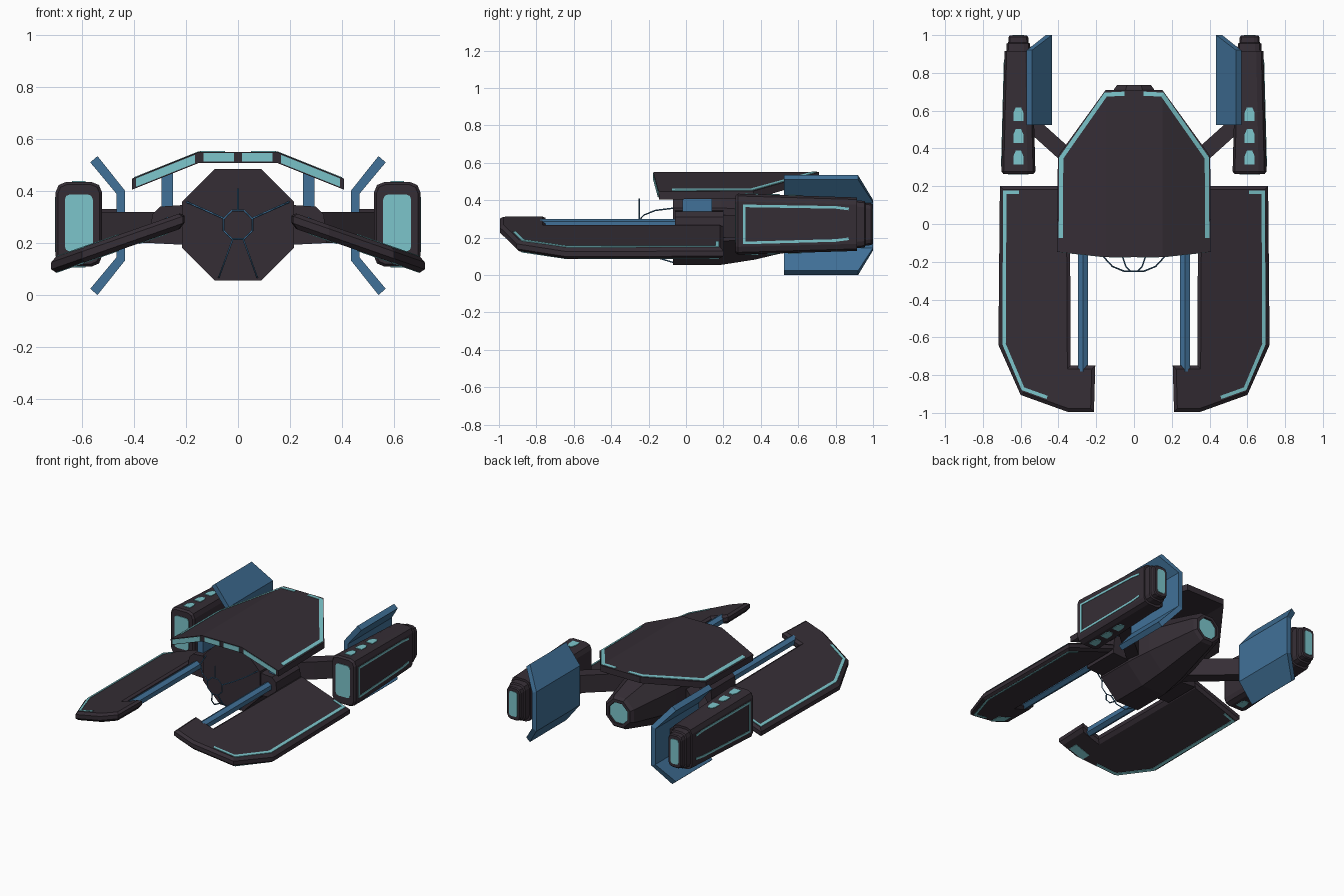
import bpy, bmesh, math
from mathutils import Vector

if "Cube" in bpy.data.objects:
    bpy.data.objects.remove(bpy.data.objects["Cube"])


def material(name, rgb):
    m = bpy.data.materials.new(name)
    m.diffuse_color = (*rgb, 1)
    m.use_nodes = True
    m.node_tree.nodes["Principled BSDF"].inputs["Base Color"].default_value = m.diffuse_color
    return m


DARK = material("dark_hull", (0.036, 0.027, 0.036))
BLUE = material("steel_blue", (0.052, 0.165, 0.315))
TEAL = material("teal_glow", (0.20, 0.56, 0.60))


def loft(name, rings, mat, mirror=False):
    """Skin a list of equal-length rings and cap both ends."""
    bm = bmesh.new()
    vs = [[bm.verts.new(p) for p in r] for r in rings]
    n = len(rings[0])
    for a, b in zip(vs, vs[1:]):
        for i in range(n):
            j = (i + 1) % n
            bm.faces.new((a[i], a[j], b[j], b[i]))
    bm.faces.new(vs[0][::-1])
    bm.faces.new(vs[-1])
    bmesh.ops.recalc_face_normals(bm, faces=bm.faces)
    me = bpy.data.meshes.new(name)
    bm.to_mesh(me)
    bm.free()
    me.materials.append(mat)
    ob = bpy.data.objects.new(name, me)
    bpy.context.collection.objects.link(ob)
    if mirror:
        mod = ob.modifiers.new("mirror", 'MIRROR')
        mod.use_mirror_merge = False
    return ob


def box(name, x, y, z, mat, mirror=False):
    rings = [[(x[0], b, z[0]), (x[1], b, z[0]), (x[1], b, z[1]), (x[0], b, z[1])] for b in y]
    return loft(name, rings, mat, mirror)


def offset(pts, d, closed=True):
    """Shift a 2D path to its left by d with mitred corners."""
    out, n = [], len(pts)
    for i, p in enumerate(pts):
        p = Vector(p)
        dirs = []
        if closed or i > 0:
            dirs.append((p - Vector(pts[i - 1])).normalized())
        if closed or i < n - 1:
            dirs.append((Vector(pts[(i + 1) % n]) - p).normalized())
        ns = [Vector((-t.y, t.x)) for t in dirs]
        m = sum(ns, Vector((0, 0))).normalized()
        out.append(p + m * (d / max(0.3, m.dot(ns[0]))))
    return out


def ribbon(name, path, width, place, mirror=True):
    """Thin painted strip; place(u, v, h) puts it on a surface."""
    left, right = offset(path, width / 2, False), offset(path, -width / 2, False)
    h = 0.003
    rings = [[place(*l, -h), place(*r, -h), place(*r, h), place(*l, h)] for l, r in zip(left, right)]
    return loft(name, rings, TEAL, mirror)


def round_rect(cx, cz, hw, hh, r, y):
    """Chamfered rectangle ring in the xz plane."""
    pts = []
    for k, (sx, sz) in enumerate(((1, 1), (-1, 1), (-1, -1), (1, -1))):
        for a in (0, 45, 90):
            t = math.radians(a + 90 * k)
            pts.append((cx + sx * (hw - r) + r * math.cos(t), y, cz + sz * (hh - r) + r * math.sin(t)))
    return pts


def octagon(apothem, y, z=0.27):
    r = apothem / math.cos(math.pi / 8)
    return [(r * math.cos(math.pi * (k + .5) / 4), y, z + r * math.sin(math.pi * (k + .5) / 4)) for k in range(8)]


def wire(name, pts, closed=False):
    cu = bpy.data.curves.new(name, 'CURVE')
    cu.dimensions = '3D'
    cu.bevel_depth, cu.bevel_resolution = 0.004, 0
    sp = cu.splines.new('POLY')
    sp.points.add(len(pts) - 1)
    for q, p in zip(sp.points, pts):
        q.co = (*p, 1)
    sp.use_cyclic_u = closed
    cu.materials.append(BLUE)
    bpy.context.collection.objects.link(bpy.data.objects.new(name, cu))


# Central octagonal hull with recessed engine
loft("hull", [octagon(a, y) for a, y in
              ((.215, -.07), (.215, .19), (.187, .37), (.105, .715), (.09, .735), (.07, .735), (.07, .718))], DARK)
loft("engine_glow", [octagon(.069, .717), octagon(.069, .723)], TEAL)

# Nose cage: ring, spokes and antenna
wire("cage_ring", octagon(.055, -.25), True)
for i, deg in enumerate((24, 156, 250, 290)):
    c, s = math.cos(math.radians(deg)), math.sin(math.radians(deg))
    wire(f"cage_spoke_{i}", [(c * r, y, .27 + s * r) for r, y in
                             ((.057, -.25), (.125, -.225), (.185, -.165), (.215, -.07))])
wire("antenna", [(0, -.25, .325), (0, -.25, .41)])


# Top shield in three folded panels
def shield_z(x):
    return .55 - .4 * max(0, abs(x) - .15)


def shield_front(x):
    return -.175 + .11 * max(0, abs(x) - .15)


def shield_panel(name, pts, mirror):
    loft(name, [[(x, y + dy * (y < 0), shield_z(x) - d) for x, y in pts]
                for d, dy in ((.042, .004), (0, 0))], DARK, mirror)


shield_panel("shield_center", [(-.15, -.175), (.15, -.175), (.15, .71), (-.15, .71)], False)
shield_panel("shield_side", [(.15, -.175), (.408, -.147), (.403, .36), (.15, .71)], True)
ribbon("shield_stripe", [(.388, -.075), (.385, .35), (.15, .685), (.05, .69)], .022,
       lambda x, y, h: (x, y, shield_z(x) + h))
for nm, a, b in (("inner", .015, .132), ("outer", .165, .392)):
    ribbon("shield_front_light_" + nm, [(a, 0), (b, 0)], .032,
           lambda x, v, h: (x, shield_front(x) + .001 - h, shield_z(x) - .021 + v))
box("shield_post", (.25, .295), (-.02, .14), (.32, .475), BLUE, True)

# Side mounts and rods
loft("wing_mount", [[(.15, y, .19), (.34, y, .2), (.33, y, .31), (.30, y, .34), (.15, y, .35)]
                    for y in (-.06, .2)], DARK, True)
loft("front_rod", [[(.27 + .031 * math.sin(k * math.pi / 3), y, .27 + .031 * math.cos(k * math.pi / 3))
                    for k in range(6)] for y in (-.78, -.03)], BLUE, True)


# Sloped forward wings
def wing_z(x):
    return .315 - .35 * (x - .22)


wing = [(.34, .2), (.335, -.75), (.205, -.75), (.212, -.995), (.35, -.995), (.60, -.905), (.718, -.64), (.71, .2)]
rings = []
for inset, d in ((.018, .06), (0, .042), (0, .015), (.018, 0)):
    rings.append([(x, y, wing_z(x) - d) for x, y in offset(wing, inset)])
loft("wing", rings, DARK, True)
stripe = [(.61, .168), (.684, .168), (.688, -.635), (.588, -.872), (.46, -.918)]
ribbon("wing_top_stripe", stripe, .018, lambda x, y, h: (x, y, wing_z(x) + h))
ribbon("wing_bottom_stripe", stripe, .018, lambda x, y, h: (x, y, wing_z(x) - .06 + h))
ribbon("wing_bottom_light", [(.27, -.93), (.38, -.93)], .07, lambda x, y, h: (x, y, wing_z(x) - .06 + h))

# Struts from hull to engine pods
loft("pod_strut", [[(x, y - .05, .2), (x, y + .06, .2), (x, y + .06, .32), (x, y - .05, .32)]
                   for x, y in ((.1, .14), (.36, .36), (.56, .54))], DARK, True)

# Engine pods with stepped tail
CX, CZ = .612, .272
loft("engine_pod", [round_rect(CX, CZ, hw, hh, r, y) for hw, hh, r, y in
                    ((.08, .153, .035, .265), (.09, .163, .042, .278), (.073, .143, .038, .915),
                     (.064, .128, .034, .915), (.062, .124, .034, .955), (.054, .114, .03, .96),
                     (.052, .112, .03, .99), (.046, .106, .026, .997))], DARK, True)
loft("pod_front_light", [round_rect(CX, CZ + .005, .054, .11, .02, y) for y in (.261, .268)], TEAL, True)
loft("pod_rear_light", [round_rect(CX, CZ, .03, .085, .015, y) for y in (.994, 1.0)], TEAL, True)
ribbon("pod_side_stripe", [(.87, .353), (.80, .362), (.312, .37), (.312, .172), (.80, .185), (.87, .194)], .014,
       lambda y, z, h: (CX + .09 - .0267 * (y - .278) + h, y, z))
for side in (1, -1):
    for i, yc in enumerate((.35, .465, .58)):
        zs = CZ + side * (.163 - .0314 * (yc - .278))
        pts = [(-.026, -.035), (.026, -.035), (.026, .01), (.014, .038), (-.014, .038), (-.026, .01)]
        loft(f"pod_vent_{'top' if side > 0 else 'bottom'}_{i}",
             [[(CX + a, yc + b, zs - side * .0314 * b + h) for a, b in pts] for h in (-.004, .004)], TEAL, True)

# Bent blue fins beside the pods
fin = []
for xi, zi, xo, zo, y1 in ((.54, .267, .568, .243, .92), (.435, .135, .467, .122, 1.0)):
    fin.append([(xi, .525, zi), (xo, .525, zo), (xo, y1, zo), (xi, y1, zi)])
fin += [[(x, y, -z) for x, y, z in r] for r in fin[::-1]]
loft("fin", [[(x, y, z + .267) for x, y, z in r] for r in fin], BLUE, True)
box("fin_bracket", (.46, .56), (.6, .84), (.21, .33), DARK, True)
